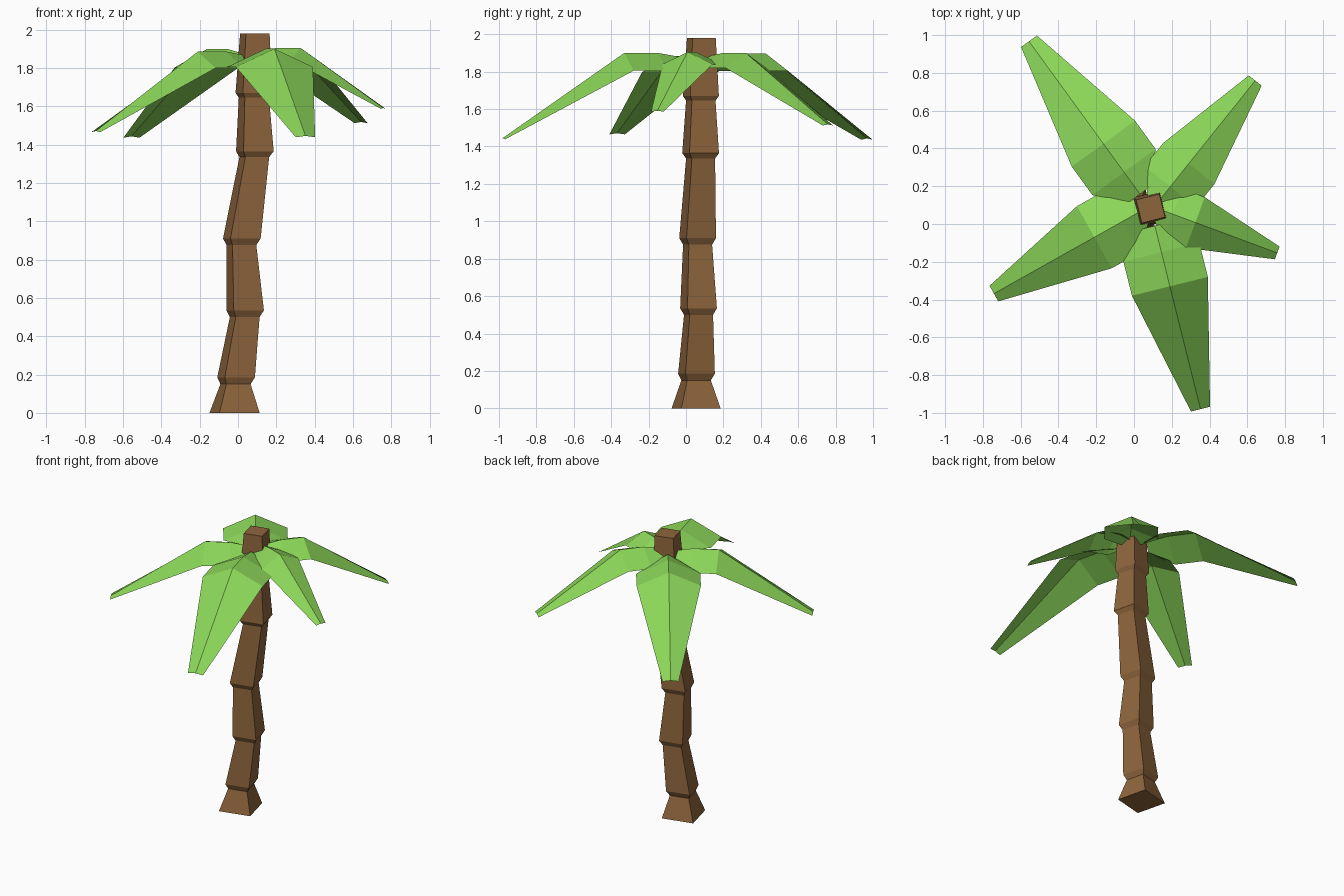
import bpy
from math import radians, sin, cos

if "Cube" in bpy.data.objects:
    bpy.data.objects.remove(bpy.data.objects["Cube"])


def material(name, color):
    mat = bpy.data.materials.new(name)
    mat.diffuse_color = (*color, 1)
    mat.use_nodes = True
    mat.node_tree.nodes["Principled BSDF"].inputs["Base Color"].default_value = mat.diffuse_color
    return mat


def make_object(name, verts, faces, mat):
    mesh = bpy.data.meshes.new(name)
    mesh.from_pydata(verts, [], faces)
    mesh.materials.append(mat)
    obj = bpy.data.objects.new(name, mesh)
    bpy.context.collection.objects.link(obj)
    return obj


bark = material("bark", (0.27, 0.13, 0.045))
green = material("leaf_green", (0.26, 0.68, 0.10))

# Trunk: square rings (x, y, z, side) lofted into flared segments
rings = [
    (-0.018, 0.054, 0.0, 0.216), (-0.013, 0.054, 0.15, 0.130),
    (-0.010, 0.056, 0.185, 0.162), (0.035, 0.067, 0.50, 0.128),
    (0.037, 0.067, 0.535, 0.162), (0.018, 0.062, 0.875, 0.128),
    (0.020, 0.062, 0.91, 0.162), (0.085, 0.078, 1.335, 0.128),
    (0.088, 0.078, 1.365, 0.162), (0.083, 0.079, 1.645, 0.130),
    (0.083, 0.080, 1.67, 0.158), (0.088, 0.082, 1.98, 0.127),
]
verts, faces = [], []
for x, y, z, side in rings:
    for k in range(4):
        a = radians(14 + 45 + 90 * k)
        r = side / 2 ** 0.5
        verts.append((x + r * cos(a), y + r * sin(a), z))
for i in range(len(rings) - 1):
    for k in range(4):
        n = (k + 1) % 4
        faces.append((4 * i + k, 4 * i + n, 4 * i + 4 + n, 4 * i + 4 + k))
last = 4 * (len(rings) - 1)
faces += [(3, 2, 1, 0), (last, last + 1, last + 2, last + 3)]
make_object("trunk", verts, faces, bark)

# Leaf sections relative to the bend: (distance, half width, ridge z, edge z)
sections = [
    (-0.33, 0.068, -0.025, -0.065),
    (-0.186, 0.207, 0.0, -0.095),
    (0.0, 0.207, 0.0, -0.095),
    (0.67, 0.052, -0.455, -0.462),
]


def leaf(name, bend, angle, scale):
    c, s = cos(radians(angle)), sin(radians(angle))
    verts, faces = [], []
    for d, w, ridge, edge in sections:
        for v, z in ((-w, edge), (0, ridge), (w, edge)):
            verts.append((bend[0] + scale * (d * c - v * s),
                          bend[1] + scale * (d * s + v * c),
                          bend[2] + scale * z))
    for i in range(len(sections) - 1):
        for k in range(2):
            a = 3 * i + k
            faces.append((a, a + 3, a + 4, a + 1))
    make_object(name, verts, faces, green)


# Five creased fronds around the crown
leaf("front_leaf", (0.19, -0.33, 1.90), -76, 1.0)
leaf("right_leaf", (0.325, 0.008, 1.905), -20.4, 0.69)
leaf("back_right_leaf", (0.29, 0.32, 1.90), 51.3, 0.84)
leaf("back_left_leaf", (-0.162, 0.425, 1.898), 126, 1.0)
leaf("left_leaf", (-0.21, -0.07, 1.885), 209.3, 0.91)
